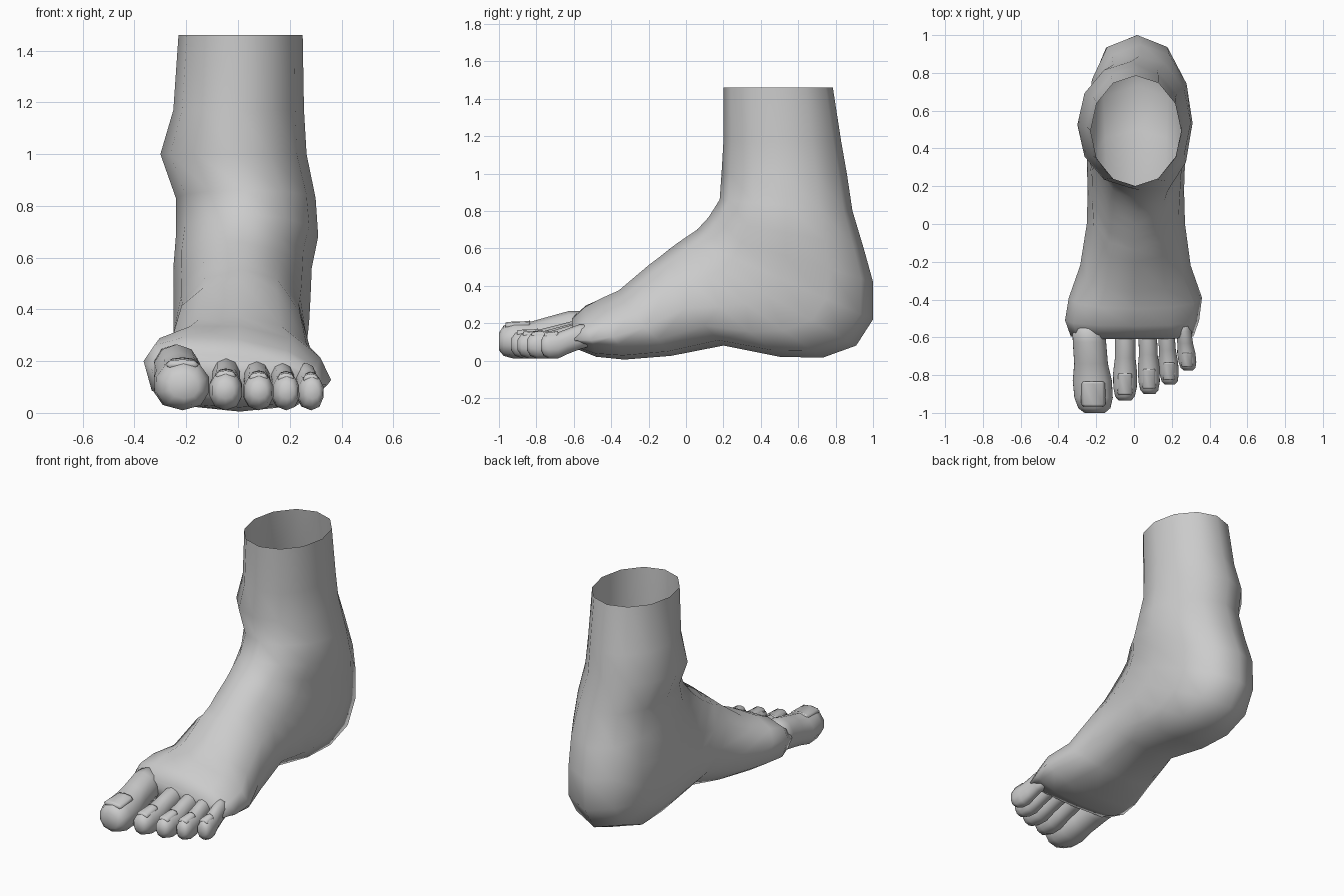
import bpy, bmesh, math


def loft(name, rings, cap_start, cap_end):
    bm = bmesh.new()
    loops = [[bm.verts.new(p) for p in ring] for ring in rings]
    n = len(loops[0])
    for a, b in zip(loops, loops[1:]):
        for i in range(n):
            j = (i + 1) % n
            bm.faces.new((a[i], a[j], b[j], b[i]))
    if cap_start:
        bm.faces.new(loops[0])
    if cap_end:
        bm.faces.new(loops[-1])
    bmesh.ops.recalc_face_normals(bm, faces=bm.faces[:])
    me = bpy.data.meshes.new(name)
    bm.to_mesh(me)
    bm.free()
    for f in me.polygons:
        f.use_smooth = True
    ob = bpy.data.objects.new(name, me)
    bpy.context.collection.objects.link(ob)
    return ob


def section(top, bottom, left, right, fat=1.0, roll=0.0, n=12):
    """Oval ring between a top/front and a bottom/back point given as (y, z)."""
    cx, hw = (left + right) / 2, (right - left) / 2
    pts = []
    for i in range(n):
        t = 2 * math.pi * i / n
        s, c = math.sin(t), math.cos(t)
        p = fat if c < -0.01 else 1 - (1 - fat) * 0.4
        x = cx + hw * math.copysign(abs(s) ** p, s)
        k = (1 - c) / 2
        y = top[0] + (bottom[0] - top[0]) * k
        z = top[1] + (bottom[1] - top[1]) * k
        if c > -0.1:
            z -= roll * x
        pts.append((x, y, z))
    return pts


# Leg, ankle, heel and forefoot: sections fan round the ankle bend
body = [
    ((0.20, 1.46), (0.785, 1.46), -0.23, 0.25, 1.0, 0),
    ((0.20, 1.17), (0.83, 1.17), -0.25, 0.255, 1.0, 0),
    ((0.19, 1.00), (0.86, 1.00), -0.30, 0.265, 1.0, 0),
    ((0.18, 0.86), (0.89, 0.80), -0.24, 0.30, 0.95, 0),
    ((0.12, 0.765), (0.95, 0.60), -0.24, 0.31, 0.85, 0),
    ((0.06, 0.70), (1.00, 0.42), -0.25, 0.285, 0.75, 0),
    ((0.00, 0.66), (1.00, 0.22), -0.25, 0.28, 0.7, 0),
    ((-0.05, 0.625), (0.91, 0.08), -0.25, 0.275, 0.6, 0),
    ((-0.09, 0.595), (0.73, 0.015), -0.25, 0.27, 0.6, 0),
    ((-0.14, 0.555), (0.50, 0.02), -0.245, 0.265, 0.65, 0),
    ((-0.20, 0.51), (0.20, 0.08), -0.25, 0.27, 0.75, 0.05),
    ((-0.36, 0.375), (-0.08, 0.025), -0.285, 0.30, 0.75, 0.08),
    ((-0.45, 0.335), (-0.33, 0.005), -0.345, 0.36, 0.7, 0.12),
    ((-0.54, 0.285), (-0.48, 0.02), -0.365, 0.345, 0.65, 0.13),
    ((-0.61, 0.22), (-0.58, 0.06), -0.335, 0.315, 0.55, 0.1),
]
loft("foot_and_ankle", [section(*r) for r in body], False, True)


def toe(name, base_x, tip_x, tip_y, w, top):
    # rows: fraction of length, width factor, bottom z, top z factor
    rows = [(0.0, 0.80, 0.08, 1.25), (0.25, 0.85, 0.06, 1.25),
            (0.48, 0.86, 0.035, 1.10), (0.66, 1.0, 0.012, 0.98),
            (0.84, 0.98, 0.01, 0.98), (0.95, 0.82, 0.025, 0.88),
            (1.0, 0.52, 0.055, 0.70)]
    y0 = -0.50
    rings = []
    for f, wf, lo, hi in rows:
        x = base_x + (tip_x - base_x) * f
        y = y0 + (tip_y - y0) * f
        rings.append(section((y, top * hi), (y, lo), x - w * wf, x + w * wf,
                             0.8, 0, 10))
    loft(name, rings, True, True)
    # Nail: a thin plate bedded in the top of the tip
    length = abs(tip_y - y0) * 0.26
    yc = y0 + (tip_y - y0) * 0.80
    xc = base_x + (tip_x - base_x) * 0.8
    plate = []
    for k, (dy, ws) in enumerate([(0.5, 0.5), (0.42, 0.58), (-0.42, 0.6), (-0.5, 0.5)]):
        y = yc + dy * length
        z = top * 0.975 - 0.004 * k
        plate.append(section((y, z + 0.008), (y, z - 0.03),
                             xc - w * ws, xc + w * ws, 0.6, 0, 8))
    loft(name + "_nail", plate, True, True)


# Five toes, inner to outer
toe("big_toe", -0.245, -0.208, -1.00, 0.108, 0.212)
toe("second_toe", -0.045, -0.048, -0.935, 0.066, 0.168)
toe("third_toe", 0.07, 0.082, -0.90, 0.060, 0.160)
toe("fourth_toe", 0.165, 0.190, -0.85, 0.054, 0.158)
toe("little_toe", 0.255, 0.288, -0.775, 0.050, 0.155)
